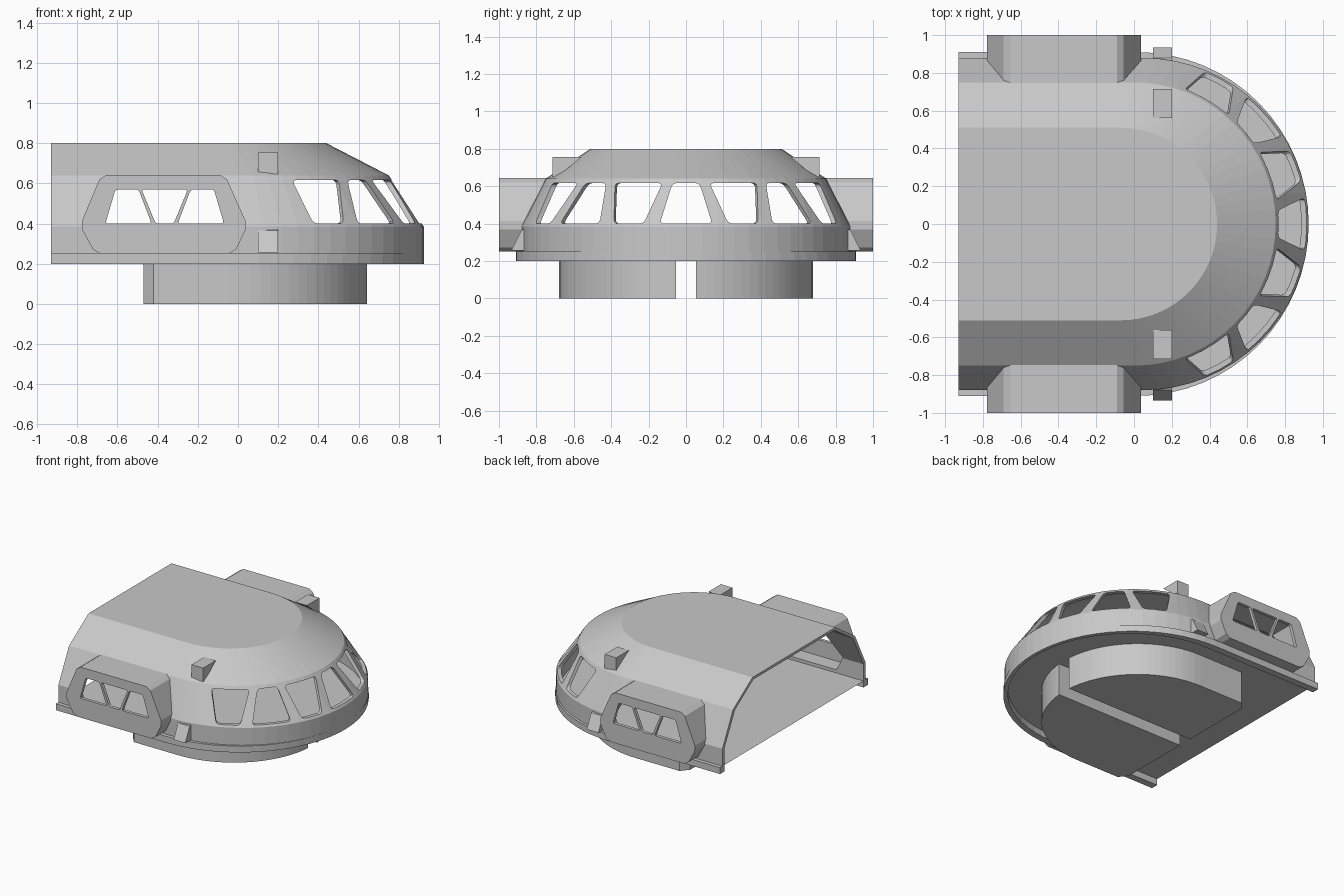
import bpy, bmesh, math
from mathutils import Vector

if "Cube" in bpy.data.objects:
    bpy.data.objects.remove(bpy.data.objects["Cube"])

grey = bpy.data.materials.new("light_grey")
grey.diffuse_color = (0.58, 0.58, 0.58, 1)
grey.use_nodes = True
grey.node_tree.nodes["Principled BSDF"].inputs["Base Color"].default_value = grey.diffuse_color
BACK = -0.93


def make(name, bm, fix=True):
    if fix:
        bmesh.ops.recalc_face_normals(bm, faces=bm.faces)
    me = bpy.data.meshes.new(name)
    bm.to_mesh(me)
    bm.free()
    me.materials.append(grey)
    ob = bpy.data.objects.new(name, me)
    bpy.context.collection.objects.link(ob)
    return ob


def outline(cx, r, z, back=BACK, n=32):
    """Straight sides with a half-round nose."""
    arc = [(cx + r * math.cos(a), r * math.sin(a), z)
           for a in (math.pi * (i / n - 0.5) for i in range(n + 1))]
    return [(back, -r, z)] + arc + [(back, r, z)]


def loft(name, levels, back=BACK):
    """Closed solid through stacked outlines (centre x, radius, z)."""
    bm = bmesh.new()
    rows = [[bm.verts.new(p) for p in outline(*l, back)] for l in levels]
    for a, b in zip(rows, rows[1:]):
        for i in range(len(a)):
            j = (i + 1) % len(a)
            bm.faces.new((a[i], a[j], b[j], b[i]))
    bm.faces.new(rows[0][::-1])
    bm.faces.new(rows[-1])
    return make(name, bm)


def prism(name, pts, vec):
    """Polygon of 3D points extruded along a vector."""
    bm = bmesh.new()
    a = [bm.verts.new(p) for p in pts]
    b = [bm.verts.new(Vector(p) + Vector(vec)) for p in pts]
    bm.faces.new(a)
    bm.faces.new(b[::-1])
    for i in range(len(a)):
        j = (i + 1) % len(a)
        bm.faces.new((a[i], a[j], b[j], b[i]))
    return make(name, bm)


def rounded(pts, r=0.02, n=3):
    """2D polygon with rounded corners."""
    out = []
    for i, p in enumerate(pts):
        p = Vector(p)
        a = p + (Vector(pts[i - 1]) - p).normalized() * r
        b = p + (Vector(pts[(i + 1) % len(pts)]) - p).normalized() * r
        for k in range(n + 1):
            t = k / n
            out.append(a * (1 - t) ** 2 + p * 2 * t * (1 - t) + b * t * t)
    return out


def boolean(target, tool, op):
    m = target.modifiers.new("cut", 'BOOLEAN')
    m.operation, m.object, m.solver = op, tool, 'EXACT'
    bpy.context.view_layer.objects.active = target
    bpy.ops.object.modifier_apply(modifier=m.name)
    bpy.data.objects.remove(tool)


# Canopy shell: outer body and side bays, hollowed out and open at the back
hull = loft("canopy_shell", [(0.045, 0.88, 0.2), (0.045, 0.88, 0.385),
                             (0.0, 0.75, 0.64), (-0.07, 0.51, 0.8)])
bay = rounded([(-0.787, 0.39), (-0.71, 0.25), (-0.02, 0.25),
               (0.048, 0.39), (-0.065, 0.643), (-0.68, 0.643)], 0.025, 1)
bay_in = [(-0.755, 0.39), (-0.695, 0.275), (-0.035, 0.275),
          (0.015, 0.39), (-0.085, 0.618), (-0.66, 0.618)]
for s in (-1, 1):
    boolean(hull, prism("bay", [(x, s * 0.62, z) for x, z in bay], (0, s * 0.38, 0)), 'UNION')
boolean(hull, loft("cavity", [(0.045, 0.855, 0.1), (0.045, 0.855, 0.38),
                              (0.0, 0.725, 0.63), (-0.07, 0.50, 0.78)], back=-1.2), 'DIFFERENCE')
panes = [[(-0.66, 0.40), (-0.43, 0.40), (-0.495, 0.57), (-0.61, 0.57)],
         [(-0.41, 0.40), (-0.32, 0.40), (-0.25, 0.57), (-0.48, 0.57)],
         [(-0.30, 0.40), (-0.07, 0.40), (-0.12, 0.57), (-0.235, 0.57)]]
for s in (-1, 1):
    boolean(hull, prism("bay_hollow", [(x, s * 0.55, z) for x, z in bay_in],
                        (0, s * 0.425, 0)), 'DIFFERENCE')
    for p in panes:
        boolean(hull, prism("pane", [(x, s * 0.92, z) for x, z in rounded(p, 0.015)],
                            (0, s * 0.2, 0)), 'DIFFERENCE')

# Seven nose windows, alternately wide at the bottom and wide at the top
for k in range(-3, 4):
    a = math.radians(20.5 * k)
    d, t = Vector((math.cos(a), math.sin(a), 0)), Vector((-math.sin(a), math.cos(a), 0))
    lo, hi = (0.14, 0.072) if k % 2 == 0 else (0.085, 0.135)
    shape = rounded([(-lo, 0.4), (lo, 0.4), (hi, 0.617), (-hi, 0.617)], 0.025)
    pts = [Vector((0.035, 0, z)) + d * 0.55 + t * u for u, z in shape]
    boolean(hull, prism("window", pts, d * 0.6), 'DIFFERENCE')

# Base flange running round the bottom edge
bm = bmesh.new()
rows = [[bm.verts.new(p) for p in outline(*l)] for l in
        ((0.015, 0.91, 0.2), (0.015, 0.91, 0.25), (0.045, 0.86, 0.25), (0.045, 0.86, 0.2))]
for k in range(4):
    a, b = rows[k], rows[(k + 1) % 4]
    for i in range(len(a) - 1):
        bm.faces.new((a[i], a[i + 1], b[i + 1], b[i]))
for e in (0, -1):
    bm.faces.new([r[e] for r in rows])
make("base_flange", bm)

# Floor sheet facing down
bm = bmesh.new()
bm.faces.new([bm.verts.new(p) for p in outline(0.045, 0.86, 0.25)][::-1])
make("floor", bm, fix=False)

for s, side in ((-1, "front"), (1, "rear")):
    # Half-round pod under the floor
    pod = [(-0.47, 0.055), (-0.47, 0.62), (-0.42, 0.68)]
    for i in range(21):
        a = math.radians(90 - i * 85.4 / 20)
        pod.append((-0.04 + 0.685 * math.cos(a), 0.68 * math.sin(a)))
    prism(side + "_pod", [(x, s * y, 0) for x, y in pod], (0, 0, 0.25))
    # Small wedge on the roof slope and one above the flange
    prism(side + "_roof_block", [(0.1, s * y, z) for y, z in
          ((0.56, 0.755), (0.715, 0.755), (0.715, 0.648), (0.69, 0.648))], (0.1, 0, 0))
    prism(side + "_lower_wedge", [(0.1, s * y, z) for y, z in
          ((0.865, 0.37), (0.88, 0.365), (0.935, 0.255), (0.865, 0.255))], (0.1, 0, 0))
